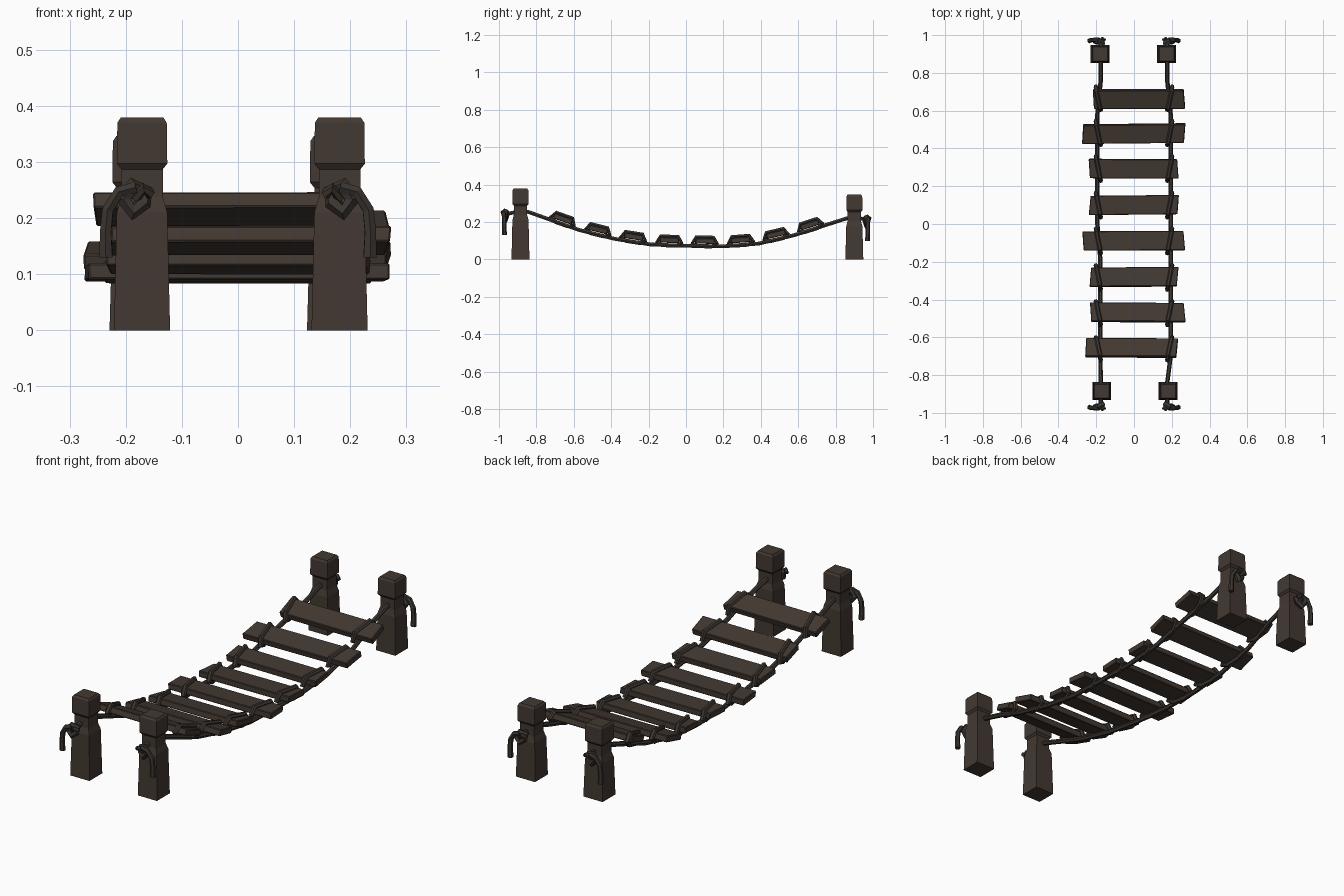
import bpy, bmesh, math, random
from mathutils import Vector

if "Cube" in bpy.data.objects:
    bpy.data.objects.remove(bpy.data.objects["Cube"])

random.seed(4)


def material(name, col):
    m = bpy.data.materials.new(name)
    m.diffuse_color = (*col, 1)
    m.use_nodes = True
    m.node_tree.nodes["Principled BSDF"].inputs["Base Color"].default_value = m.diffuse_color
    return m


wood = material("dark_wood", (0.055, 0.040, 0.031))
rope_mat = material("dark_rope", (0.045, 0.036, 0.030))


def add_mesh(name, bm, mat):
    bmesh.ops.recalc_face_normals(bm, faces=bm.faces)
    me = bpy.data.meshes.new(name)
    bm.to_mesh(me)
    bm.free()
    me.materials.append(mat)
    ob = bpy.data.objects.new(name, me)
    bpy.context.collection.objects.link(ob)
    return ob


def tube(name, pts, r, cyclic=False, radii=None):
    cu = bpy.data.curves.new(name, 'CURVE')
    cu.dimensions = '3D'
    cu.bevel_depth = r
    cu.bevel_resolution = 1
    cu.use_fill_caps = True
    sp = cu.splines.new('POLY')
    sp.points.add(len(pts) - 1)
    for i, p in enumerate(pts):
        sp.points[i].co = (*p, 1)
        sp.points[i].radius = radii[i] if radii else 1
    sp.use_cyclic_u = cyclic
    sp.use_smooth = False
    cu.materials.append(rope_mat)
    ob = bpy.data.objects.new(name, cu)
    bpy.context.collection.objects.link(ob)
    return ob


# Sagging rope line as (y, z)
LINE = [(-.95, .245), (-.88, .26), (-.84, .253), (-.7, .203), (-.57, .157), (-.38, .11),
        (-.19, .08), (0, .073), (.2, .07), (.39, .085), (.58, .13), (.76, .188),
        (.86, .22), (.95, .218)]


def line_z(y):
    for (a, za), (b, zb) in zip(LINE, LINE[1:]):
        if a <= y <= b:
            return za + (zb - za) * (y - a) / (b - a)


# Posts: square sections with a carved neck and a chamfered cap
def post(name, x, y, drop):
    prof = [(0, .05), (.21 - drop, .045), (.238 - drop, .037), (.287 - drop, .037),
            (.297 - drop, .045), (.37 - drop, .044), (.379 - drop, .038)]
    bm = bmesh.new()
    rings = [[bm.verts.new((x + sx * h, y + sy * h * .96, z))
              for sx, sy in ((-1, -1), (1, -1), (1, 1), (-1, 1))] for z, h in prof]
    for a, b in zip(rings, rings[1:]):
        for i in range(4):
            j = (i + 1) % 4
            bm.faces.new((a[i], a[j], b[j], b[i]))
    bm.faces.new(rings[0])
    bm.faces.new(rings[-1])
    add_mesh(name, bm, wood)


post("front_left_post", -.171, -.885, 0)
post("front_right_post", .181, -.885, 0)
post("back_left_post", -.179, .9, .033)
post("back_right_post", .173, .9, .033)

# Main ropes
for side, s in (("left", -1), ("right", 1)):
    pts = []
    for y, z in LINE:
        x = .176 if abs(y) > .75 else .194
        if s < 0 and -.75 < y < -.1:
            x = .178
        pts.append((s * x, y, z))
    tube(side + "_rope", pts, .0115)

# Knots and hanging tails outside the posts
for end, e in (("front", -1), ("back", 1)):
    z0 = .235 if e < 0 else .203
    for side, s in (("left", -1), ("right", 1)):
        c = s * .182
        tube(f"{end}_{side}_knot",
             [(c - s * .015, e * .955, z0 + .012), (c + s * .006, e * .967, z0 + .022),
              (c + s * .022, e * .967, z0 - .002), (c + s * .006, e * .967, z0 - .024),
              (c - s * .012, e * .962, z0 - .008)], .016, True)
        tube(f"{end}_{side}_rope_tail",
             [(c, e * .975, z0 + .02), (c + s * .03, e * .975, z0 + .012),
              (c + s * .05, e * .972, z0 - .02), (c + s * .054, e * .972, z0 - .06),
              (c + s * .053, e * .97, z0 - .105)], .0115, radii=[1, 1, 1, 1, 1.15])
        tube(f"{end}_{side}_rope_stub",
             [(c, e * .968, z0), (c - s * .014, e * .982, z0 + .018),
              (c - s * .026, e * .972, z0 + .008)], .01)

# Planks with a rope lashing at each end: y, left end, right end
PLANKS = [(-.665, -.255, .228), (-.475, -.23, .268), (-.285, -.232, .232),
          (-.09, -.27, .265), (.1, -.234, .234), (.295, -.236, .232),
          (.485, -.272, .268), (.67, -.215, .266)]
for n, (y, xl, xr) in enumerate(PLANKS, 1):
    slope = (line_z(y + .07) - line_z(y - .07)) / .14
    t = Vector((0, 1, slope)).normalized()
    up = Vector((0, -t.z, t.y))
    o = Vector((0, y, line_z(y))) + up * .027
    skew = random.uniform(-.006, .006)
    bm = bmesh.new()
    bmesh.ops.create_cube(bm, size=1)
    for v in bm.verts:
        a, b, w = v.co * 2
        x = (xl if a < 0 else xr) + b * random.uniform(.002, .006) * (1 if n % 2 else -1)
        v.co = Vector((x, 0, 0)) + o + t * (b * .051 + a * skew * .5) + up * (w * .0145)
    bmesh.ops.bevel(bm, geom=bm.edges[:], offset=.003, segments=1, affect='EDGES')
    add_mesh(f"plank_{n}", bm, wood)

    for side, s in (("left", -1), ("right", 1)):
        loop = [(-.066, -.012), (-.045, .02), (.045, .02), (.066, -.012),
                (.035, -.029), (-.035, -.029)]
        pts = [Vector((s * (.189 + .2 * v), 0, 0)) + o + t * v + up * w for v, w in loop]
        tube(f"plank_{n}_{side}_lashing", pts, .0115, True)
